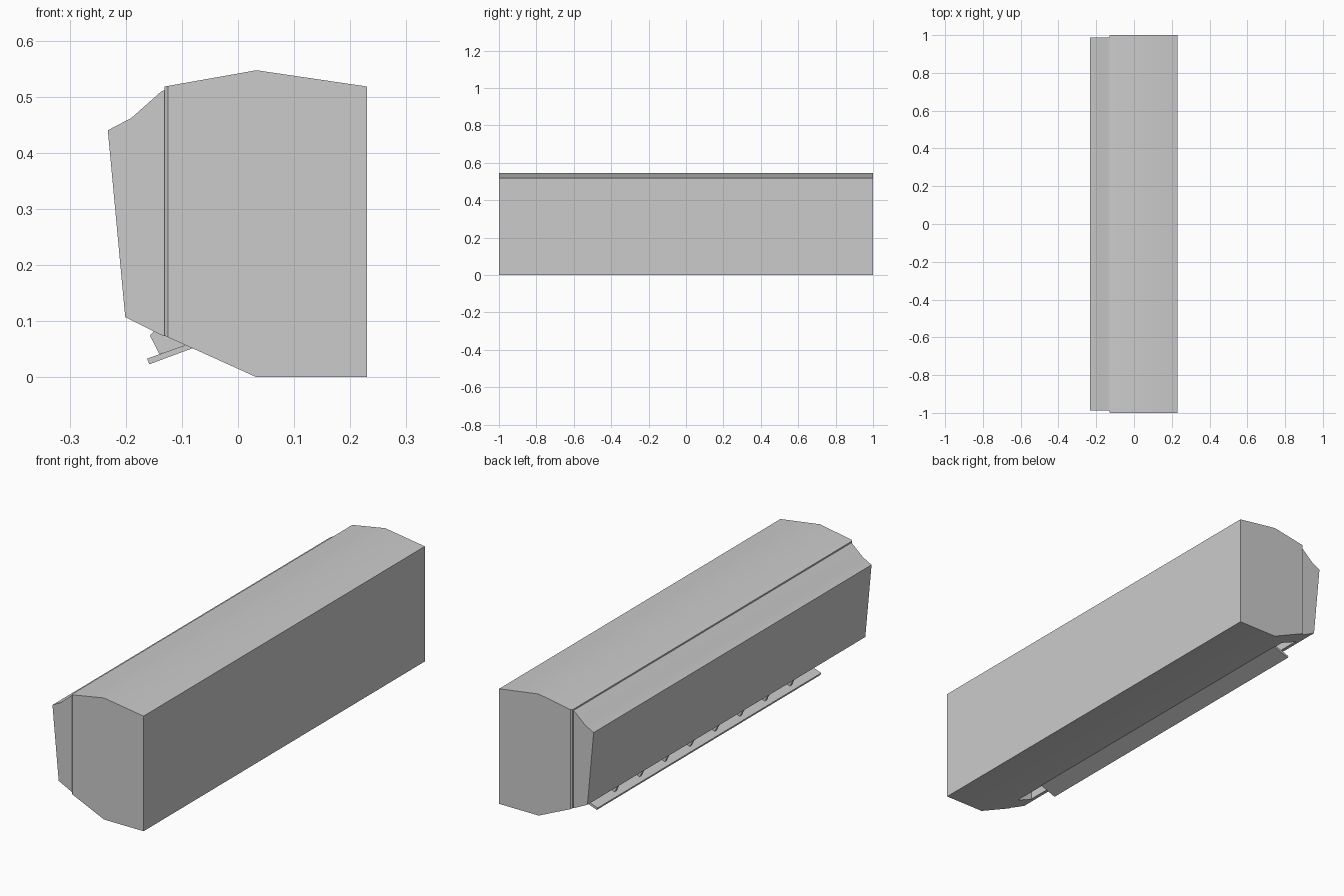
import bpy, bmesh

if "Cube" in bpy.data.objects:
    bpy.data.objects.remove(bpy.data.objects["Cube"])


def prism(name, profile, y0, y1):
    """Extrude an (x, z) profile along y."""
    bm = bmesh.new()
    face = bm.faces.new([bm.verts.new((x, y0, z)) for x, z in profile])
    ext = bmesh.ops.extrude_face_region(bm, geom=[face])
    verts = [v for v in ext["geom"] if isinstance(v, bmesh.types.BMVert)]
    bmesh.ops.translate(bm, verts=verts, vec=(0, y1 - y0, 0))
    bmesh.ops.recalc_face_normals(bm, faces=bm.faces)
    me = bpy.data.meshes.new(name)
    bm.to_mesh(me)
    bm.free()
    ob = bpy.data.objects.new(name, me)
    bpy.context.collection.objects.link(ob)
    return ob


def smooth(ob, angle=0.62):
    bpy.ops.object.select_all(action='DESELECT')
    ob.select_set(True)
    bpy.context.view_layer.objects.active = ob
    bpy.ops.object.shade_smooth_by_angle(angle=angle)


# Main housing, flat against the wall at +x
body = prism("housing", [(0.23, 0), (0.033, 0), (-0.131, 0.074), (-0.131, 0.518),
                         (0.033, 0.547), (0.23, 0.518)], -1, 1)

# Slightly narrower front panel, tucked into the housing
panel = prism("front_panel", [(-0.125, 0.514), (-0.137, 0.509), (-0.19, 0.462),
                              (-0.232, 0.44), (-0.201, 0.107), (-0.137, 0.075),
                              (-0.125, 0.0725)], -0.988, 0.988)

# Chamfered front edges of the housing, down to the panel width
for ob in (body,):
    bm = bmesh.new()
    bm.from_mesh(ob.data)
    ends = [e for e in bm.edges
            if all(v.co.x < -0.13 for v in e.verts)
            and abs(e.verts[0].co.y - e.verts[1].co.y) < 0.01]
    bmesh.ops.bevel(bm, geom=ends, offset=0.006, segments=1, affect='EDGES')
    bm.to_mesh(ob.data)
    bm.free()

# Air outlet slot in the underside
cutter = prism("outlet_cutter", [(-0.168, -0.05), (-0.09, -0.05), (-0.09, 0.13),
                                 (-0.168, 0.16)], -0.9, 0.9)
cutter.hide_render = True
cutter.hide_viewport = True
for ob in (body, panel):
    smooth(ob)
    cut = ob.modifiers.new("outlet", 'BOOLEAN')
    cut.operation = 'DIFFERENCE'
    cut.solver = 'EXACT'
    cut.object = cutter

# Tilted air flap below the outlet
prism("air_flap", [(-0.162, 0.033), (-0.158, 0.023), (-0.08, 0.052),
                   (-0.092, 0.058)], -0.73, 0.86)

# Row of vertical vanes standing on the flap
for i in range(8):
    y = -0.545 + i * 0.178
    prism("air_vane", [(-0.157, 0.074), (-0.14, 0.041), (-0.095, 0.056),
                       (-0.1, 0.1), (-0.135, 0.1)], y - 0.006, y + 0.006)
